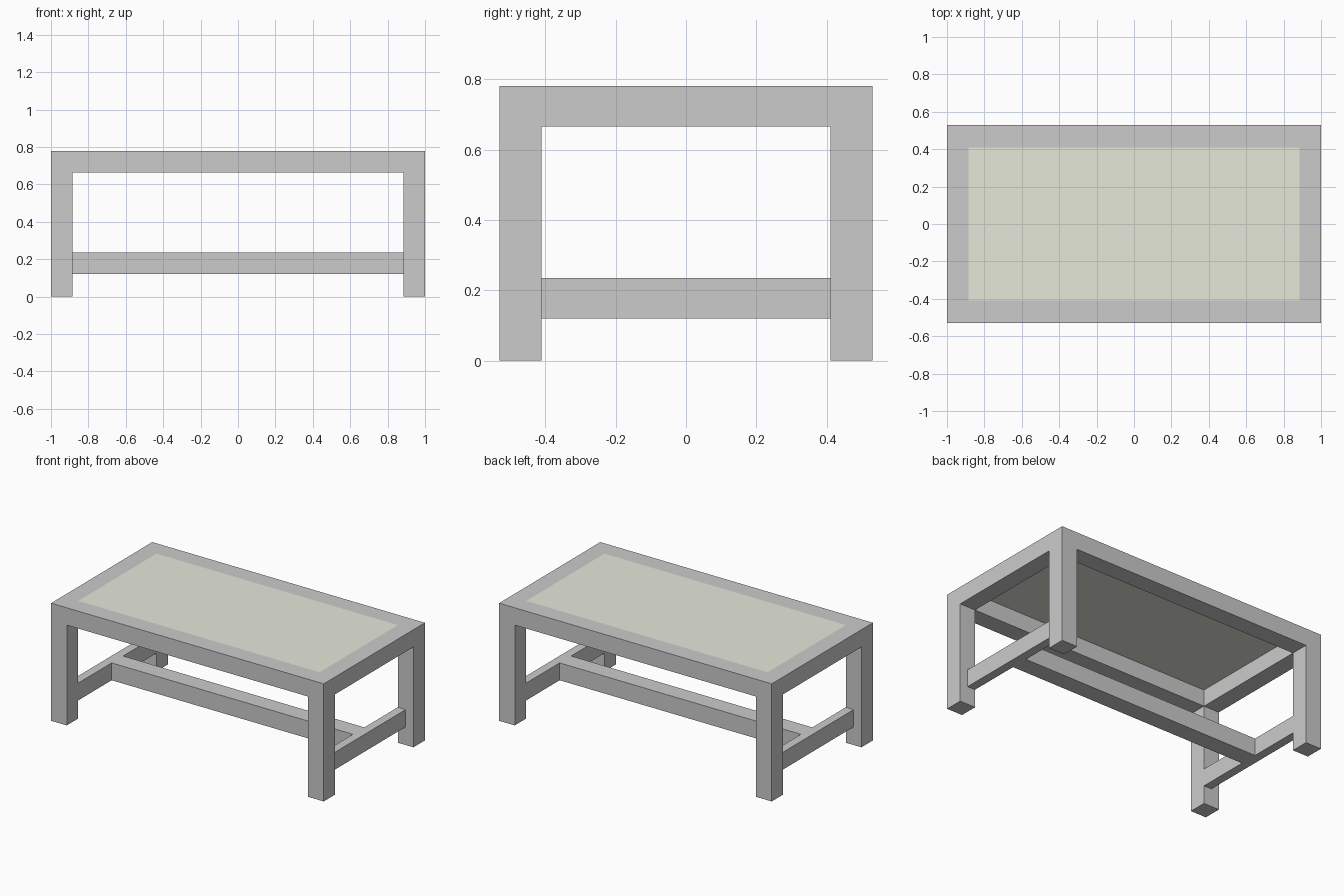
import bpy
import bmesh
from mathutils import Vector

if "Cube" in bpy.data.objects:
    bpy.data.objects.remove(bpy.data.objects["Cube"])

W, D, H = 1.0, 0.53, 0.78      # half width, half depth, height
IX, IY = 0.885, 0.41           # inner faces of legs and rails
RAIL_Z = 0.665                 # underside of the top rails
S0, S1 = 0.12, 0.235           # stretcher bottom and top


def box(name, lo, hi):
    """Box between two opposite corners."""
    lo, hi = Vector(lo), Vector(hi)
    bm = bmesh.new()
    bmesh.ops.create_cube(bm, size=1)
    for v in bm.verts:
        v.co = Vector(v.co[i] * (hi[i] - lo[i]) for i in range(3))
    mesh = bpy.data.meshes.new(name)
    bm.to_mesh(mesh)
    bm.free()
    obj = bpy.data.objects.new(name, mesh)
    obj.location = (lo + hi) / 2
    bpy.context.collection.objects.link(obj)
    return obj


def span(s, a, b):
    """Ordered interval a..b placed on side s."""
    return sorted((s * a, s * b))


for sx, xn in ((-1, "left"), (1, "right")):
    x0, x1 = span(sx, IX, W)
    # Corner legs
    for sy, yn in ((-1, "front"), (1, "back")):
        y0, y1 = span(sy, IY, D)
        box(f"{yn}_{xn}_leg", (x0, y0, 0), (x1, y1, H))
    # Side top rail, and narrower side stretcher flush with the legs' inner face
    box(f"{xn}_top_rail", (x0, -IY, RAIL_Z), (x1, IY, H))
    s0, s1 = span(sx, IX, 0.943)
    box(f"{xn}_stretcher", (s0, -IY, S0), (s1, IY, S1))

# Long top rails
for sy, yn in ((-1, "front"), (1, "back")):
    y0, y1 = span(sy, IY, D)
    box(f"{yn}_top_rail", (-IX, y0, RAIL_Z), (IX, y1, H))

# Long centre stretcher
box("centre_stretcher", (-IX, -0.06, S0), (IX, 0.06, S1))

# Thin tinted panel flush with the frame
panel = box("top_panel", (-IX, -IY, H - 0.005), (IX, IY, H))
tint = bpy.data.materials.new("panel_tint")
tint.diffuse_color = (0.8, 0.81, 0.7, 1)
tint.use_nodes = True
tint.node_tree.nodes["Principled BSDF"].inputs["Base Color"].default_value = tint.diffuse_color
panel.data.materials.append(tint)
